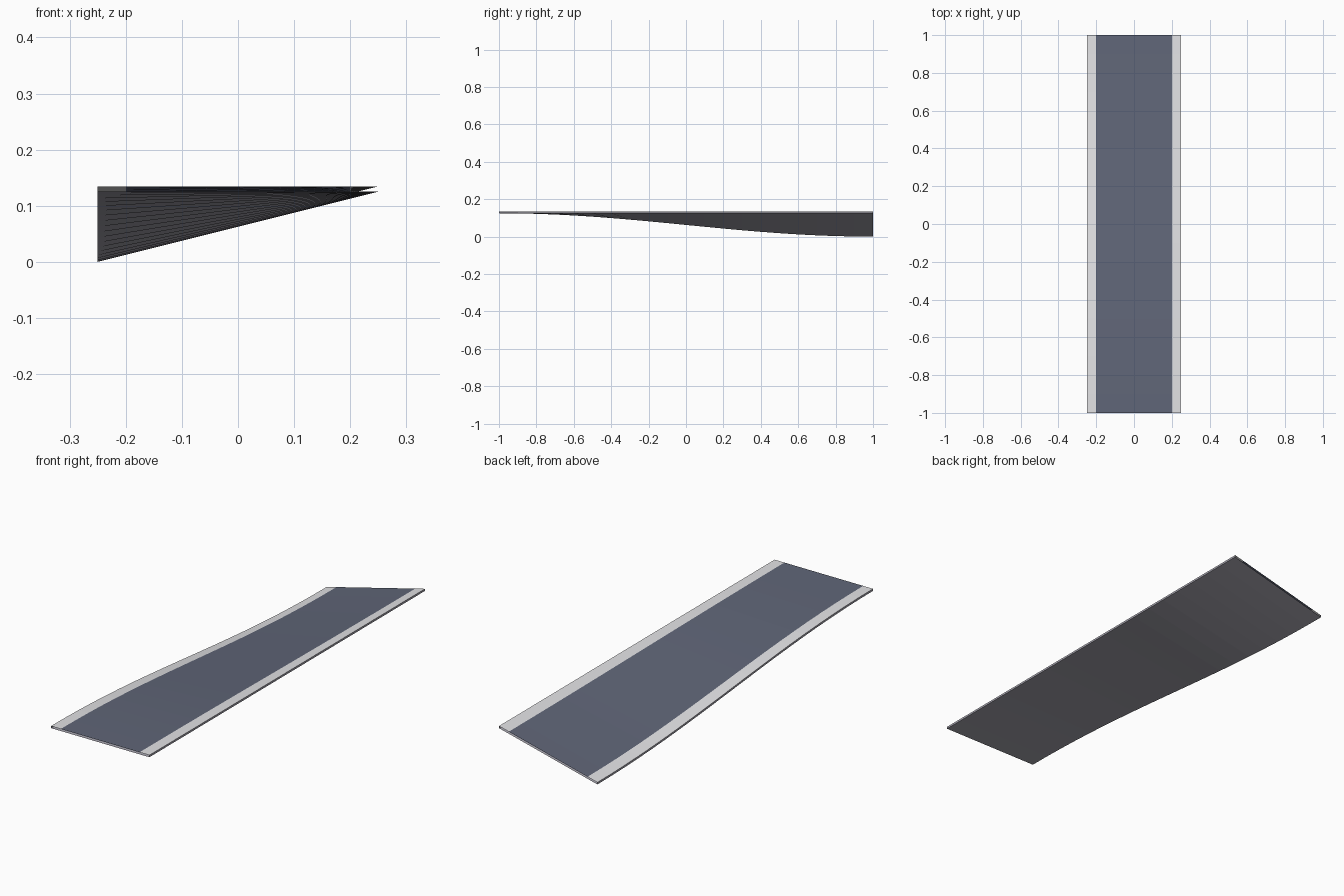
import bpy
import math

if "Cube" in bpy.data.objects:
    bpy.data.objects.remove(bpy.data.objects["Cube"])

SEGMENTS = 20      # strips along the length
DROP = 0.125       # how far the left edge sinks by the back end
THICK = 0.0095     # deck thickness
TOP = DROP + THICK


def material(name, rgb):
    m = bpy.data.materials.new(name)
    m.diffuse_color = (*rgb, 1)
    m.use_nodes = True
    m.node_tree.nodes["Principled BSDF"].inputs["Base Color"].default_value = m.diffuse_color
    return m


asphalt = material("blue_grey_asphalt", (0.117, 0.133, 0.188))
shoulder = material("light_grey_shoulder", (0.765, 0.765, 0.785))
concrete = material("mid_grey_concrete", (0.385, 0.375, 0.43))


def height(x, y):
    """Deck height: banks about the right edge, eased along the length."""
    ease = (1 - math.cos(math.pi * (y + 1) / 2)) / 2
    return TOP - DROP * ease * (0.25 - x) / 0.5


def sweep(name, profile, mats):
    """Sweep (x, z offset) points along y; one material per profile span."""
    n = len(profile)
    verts, faces, ids = [], [], []
    for i in range(SEGMENTS + 1):
        y = -1 + 2 * i / SEGMENTS
        verts += [(x, y, height(x, y) + dz) for x, dz in profile]
    for i in range(SEGMENTS):
        for j in range(n - 1):
            a = i * n + j
            faces.append((a, a + 1, a + n + 1, a + n))
            ids.append(j)
    mesh = bpy.data.meshes.new(name)
    mesh.from_pydata(verts, [], faces)
    unique = list(dict.fromkeys(mats))
    for m in unique:
        mesh.materials.append(m)
    for p, j in zip(mesh.polygons, ids):
        p.material_index = unique.index(mats[j])
        p.use_smooth = False
    obj = bpy.data.objects.new(name, mesh)
    bpy.context.collection.objects.link(obj)
    return obj


# Road surface with a pale shoulder on each side
sweep("road_surface", [(-0.25, 0), (-0.2, 0), (0.2, 0), (0.25, 0)],
      [shoulder, asphalt, shoulder])

# Side walls and underside, open at both ends
sweep("deck_underside", [(0.25, 0), (0.25, -THICK), (-0.25, -THICK), (-0.25, 0)],
      [concrete] * 3)
